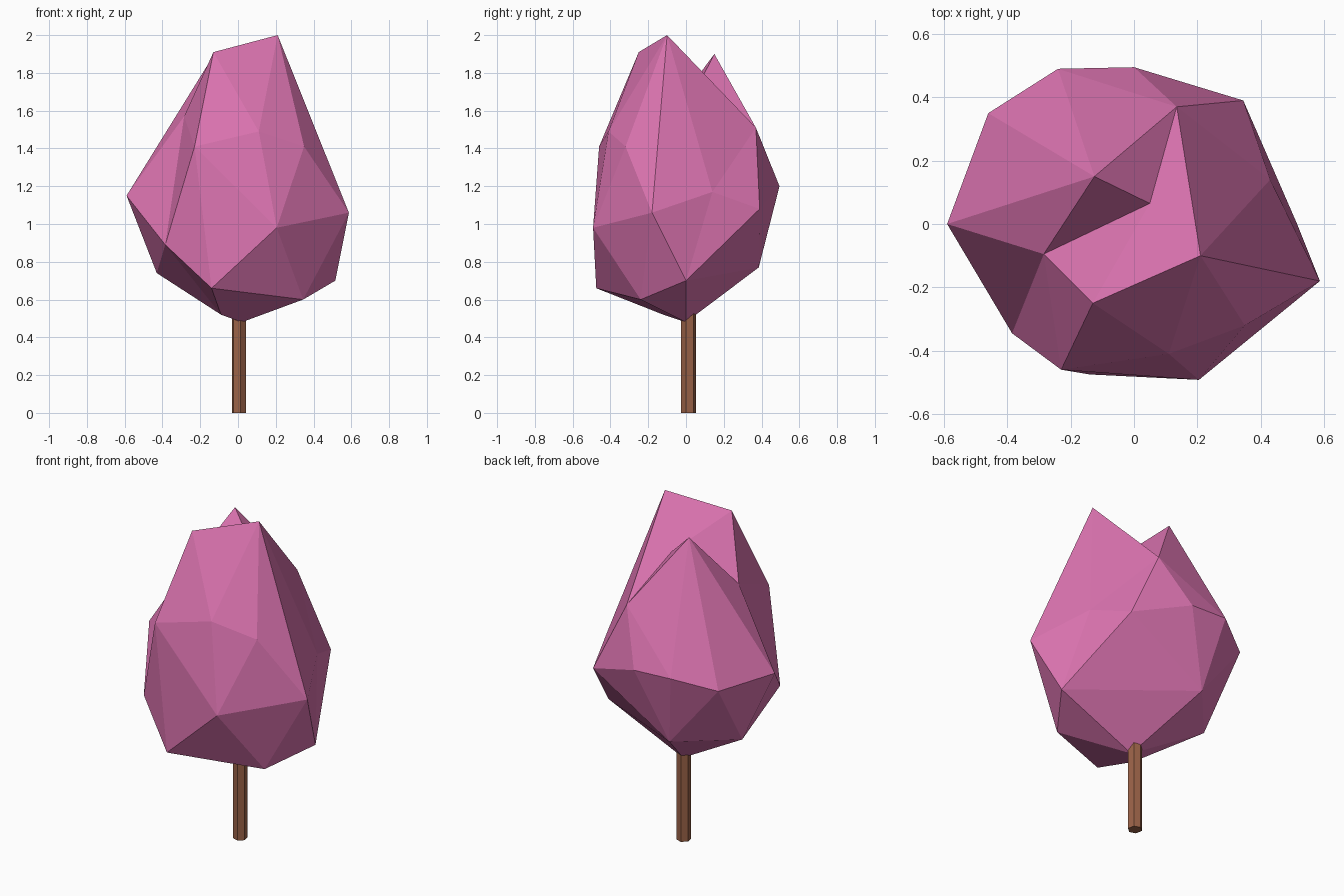
import bpy, bmesh
from mathutils import Matrix, Vector

if "Cube" in bpy.data.objects:
    bpy.data.objects.remove(bpy.data.objects["Cube"])


def material(name, rgb):
    m = bpy.data.materials.new(name)
    m.diffuse_color = (*rgb, 1)
    m.use_nodes = True
    m.node_tree.nodes["Principled BSDF"].inputs["Base Color"].default_value = m.diffuse_color
    return m


def add_object(name, bm, mat):
    bmesh.ops.recalc_face_normals(bm, faces=bm.faces)
    mesh = bpy.data.meshes.new(name)
    bm.to_mesh(mesh)
    bm.free()
    mesh.materials.append(mat)
    obj = bpy.data.objects.new(name, mesh)
    bpy.context.collection.objects.link(obj)
    return obj


# Crown corners, from the top down; the third is the notch between the peaks
CORNERS = [
    (-.13, -.25, 1.91), (.21, -.10, 2.0), (.05, .065, 1.735), (-.125, .15, 1.90),
    (-.285, -.095, 1.57), (.135, .37, 1.51), (-.23, -.46, 1.41), (.11, -.41, 1.49),
    (.35, -.32, 1.41), (-.59, 0, 1.15), (-.46, .35, 1.14), (-.24, .49, 1.21),
    (0, .495, 1.20), (.345, .39, 1.08), (.43, .14, 1.17), (.587, -.18, 1.06),
    (.205, -.492, .98), (-.385, -.345, .89), (-.14, -.475, .66), (.345, -.24, .60),
    (.515, 0, .70), (-.16, .385, .77), (-.43, .08, .74), (-.09, -.12, .52),
    (.02, 0, .48),
]
# Edges whose diagonal runs the other way across their two triangles
TURNED = [(0, 3), (4, 10), (8, 14), (16, 17), (9, 6)]

# Crown: wrap the corners as directions on a ball, then push them to their real places
bm = bmesh.new()
centre = Vector((0, 0, 1.1))
points = [Vector(c) for c in CORNERS]
verts = [bm.verts.new((p - centre).normalized()) for p in points]
bmesh.ops.convex_hull(bm, input=verts)
for v, p in zip(verts, points):
    v.co = p
for a, b in TURNED:
    edge = bm.edges.get((verts[a], verts[b]))
    if edge:
        bmesh.utils.edge_rotate(edge, True)
add_object("crown", bm, material("blossom", (.72, .175, .44)))

# Trunk: six-sided post running up into the crown
bm = bmesh.new()
bmesh.ops.create_cone(bm, cap_ends=True, segments=6, radius1=.04, radius2=.04, depth=.56)
bmesh.ops.rotate(bm, verts=bm.verts, matrix=Matrix.Rotation(.2, 3, 'Z'))
bmesh.ops.translate(bm, verts=bm.verts, vec=(.005, .014, .28))
add_object("trunk", bm, material("bark", (.33, .125, .065)))
